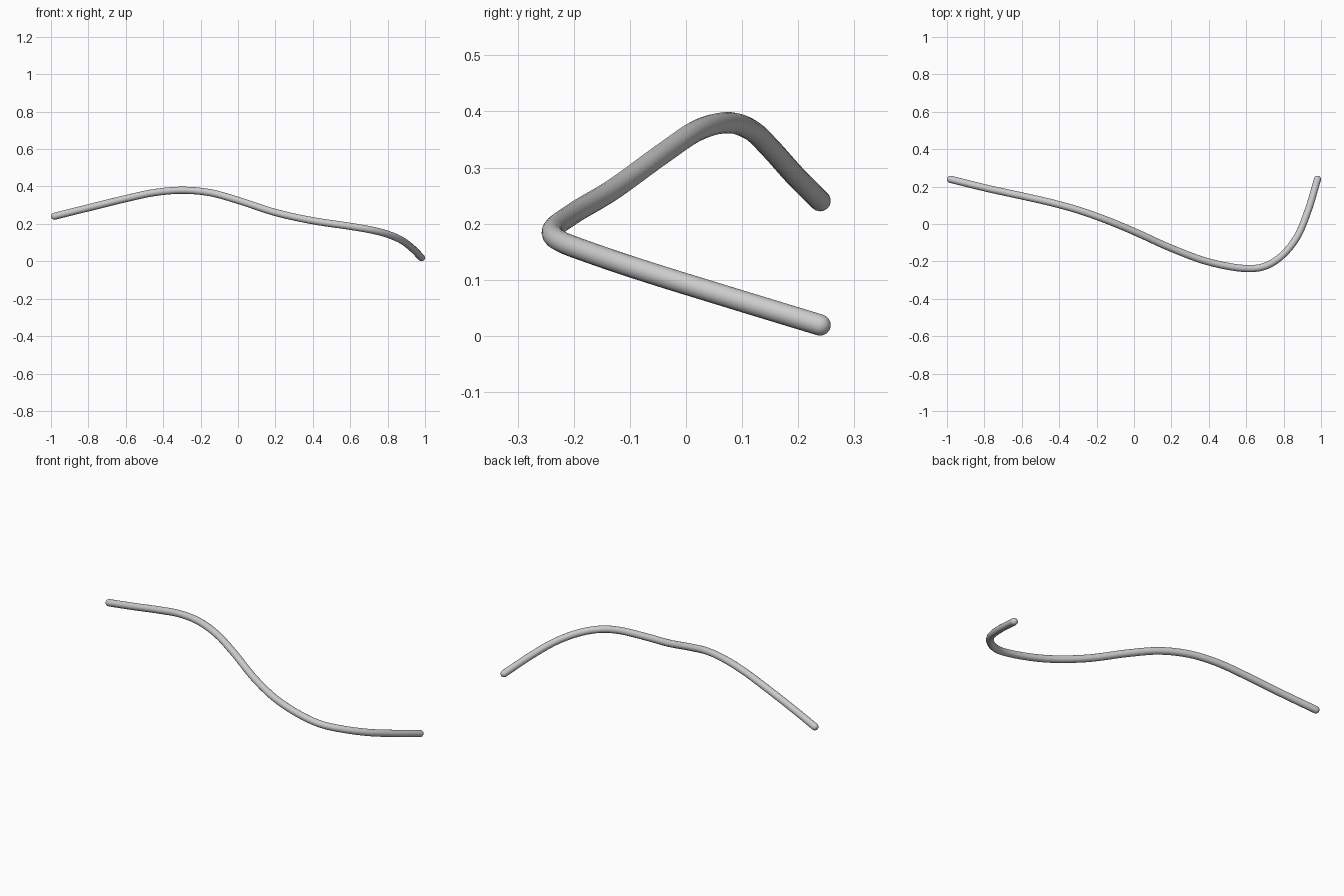
import bpy
from math import sin, cos, pi
from mathutils import Vector

if "Cube" in bpy.data.objects:
    bpy.data.objects.remove(bpy.data.objects["Cube"])

RADIUS = 0.019
STEPS = 8        # samples between path points
CAP_RINGS = 5    # rings per rounded end

# Centre line of the rod
path = [Vector(p) for p in (
    (-0.981, 0.239, 0.241), (-0.80, 0.194, 0.286), (-0.60, 0.150, 0.335),
    (-0.45, 0.116, 0.367), (-0.30, 0.075, 0.380), (-0.15, 0.022, 0.367),
    (0.0, -0.040, 0.326), (0.20, -0.130, 0.261), (0.40, -0.203, 0.217),
    (0.60, -0.238, 0.187), (0.70, -0.226, 0.170), (0.79, -0.170, 0.148),
    (0.87, -0.072, 0.115), (0.93, 0.070, 0.071), (0.981, 0.239, 0.0195))]


def smooth_path(pts):
    """Centripetal Catmull-Rom curve through the points."""
    ext = [2 * pts[0] - pts[1]] + pts + [2 * pts[-1] - pts[-2]]
    out = []
    for a, b, c, d in zip(ext, ext[1:], ext[2:], ext[3:]):
        t1 = (b - a).length ** 0.5
        t2 = t1 + (c - b).length ** 0.5
        t3 = t2 + (d - c).length ** 0.5
        for i in range(STEPS):
            t = t1 + (t2 - t1) * i / STEPS
            p = a.lerp(b, t / t1)
            q = b.lerp(c, (t - t1) / (t2 - t1))
            r = c.lerp(d, (t - t2) / (t3 - t2))
            u = p.lerp(q, t / t2)
            v = q.lerp(r, (t - t1) / (t3 - t1))
            out.append(u.lerp(v, (t - t1) / (t2 - t1)))
    return out + [pts[-1]]


def round_cap(end, inner):
    """Points and radii of a hemisphere, from the rod end outwards."""
    out_dir = (end - inner).normalized()
    angles = [0.49 * pi * i / CAP_RINGS for i in range(1, CAP_RINGS + 1)]
    return [(end + out_dir * RADIUS * sin(a), cos(a)) for a in angles]


line = smooth_path(path)
rings = round_cap(line[0], line[1])[::-1]
rings += [(p, 1.0) for p in line]
rings += round_cap(line[-1], line[-2])

# Rod swept along the line, with rounded ends
curve = bpy.data.curves.new("bent_rod", 'CURVE')
curve.dimensions = '3D'
curve.bevel_depth = RADIUS
curve.bevel_resolution = 6
curve.use_fill_caps = True
spline = curve.splines.new('POLY')
spline.points.add(len(rings) - 1)
for point, (co, radius) in zip(spline.points, rings):
    point.co = (*co, 1.0)
    point.radius = radius

rod = bpy.data.objects.new("bent_rod", curve)
bpy.context.collection.objects.link(rod)
bpy.context.view_layer.objects.active = rod
rod.select_set(True)
bpy.ops.object.convert(target='MESH')
bpy.ops.object.shade_smooth()
